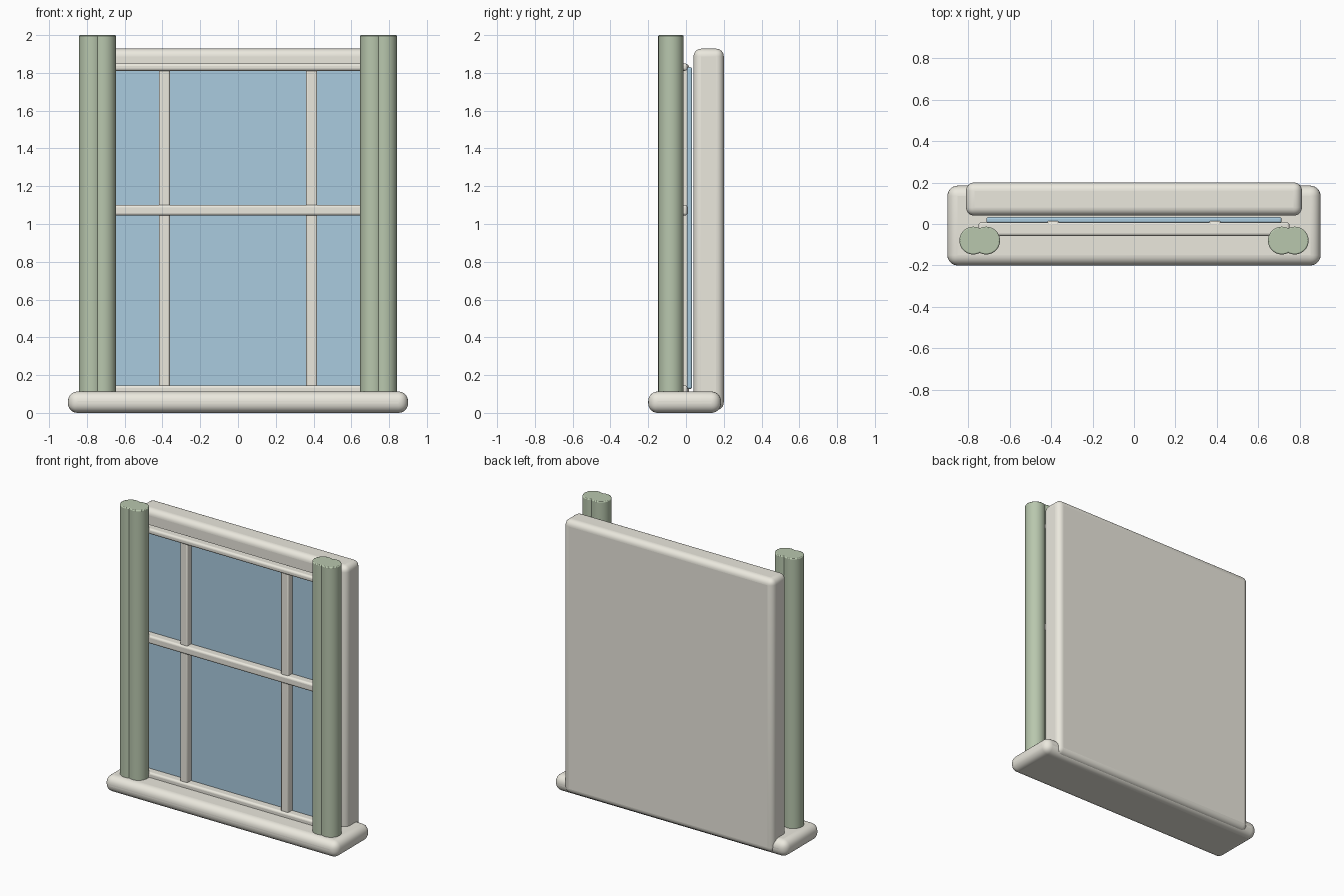
import bpy, math

if "Cube" in bpy.data.objects:
    bpy.data.objects.remove(bpy.data.objects["Cube"])


def material(name, rgb):
    m = bpy.data.materials.new(name)
    m.diffuse_color = (*rgb, 1)
    m.use_nodes = True
    m.node_tree.nodes["Principled BSDF"].inputs["Base Color"].default_value = m.diffuse_color
    return m


CREAM = material("cream_paint", (0.83, 0.81, 0.73))
GREEN = material("sage_fabric", (0.48, 0.57, 0.42))
BLUE = material("pale_glass", (0.40, 0.60, 0.74))


def finish(ob, name, mat, bevel, segments):
    ob.name = name
    ob.data.materials.append(mat)
    mod = ob.modifiers.new("rounded_edges", 'BEVEL')
    mod.width = bevel
    mod.segments = segments
    mod.limit_method = 'ANGLE'
    mod.angle_limit = math.radians(40)
    bpy.ops.object.shade_smooth_by_angle(angle=math.radians(35))
    return ob


def box(name, x, y, z, mat, bevel, segments=5):
    """Rounded box from (min, max) ranges."""
    spans = (x, y, z)
    bpy.ops.mesh.primitive_cube_add(size=1, location=[(a + b) / 2 for a, b in spans])
    ob = bpy.context.object
    ob.scale = [b - a for a, b in spans]
    bpy.ops.object.transform_apply(location=False, rotation=False, scale=True)
    return finish(ob, name, mat, bevel, segments)


def fold(name, x, y, r, z0, z1):
    """One upright round fold of a curtain."""
    bpy.ops.mesh.primitive_cylinder_add(vertices=48, radius=r, depth=z1 - z0,
                                        location=(x, y, (z0 + z1) / 2))
    return finish(bpy.context.object, name, GREEN, 0.006, 2)


# Sill, backing panel and glass
box("sill", (-0.9, 0.9), (-0.2, 0.185), (0, 0.113), CREAM, 0.05, 6)
box("back_panel", (-0.81, 0.81), (0.04, 0.2), (0.015, 1.928), CREAM, 0.04, 6)
box("glass", (-0.712, 0.712), (0.004, 0.033), (0.127, 1.83), BLUE, 0.01, 3)

# Horizontal rails
for name, z0, z1 in (("bottom_rail", 0.09, 0.146),
                     ("middle_rail", 1.045, 1.101),
                     ("top_rail", 1.811, 1.85)):
    box(name, (-0.75, 0.75), (-0.058, 0.008), (z0, z1), CREAM, 0.014, 4)

# Glazing bars and paired curtain folds on both sides
for side, s in (("left", -1), ("right", 1)):
    cx = s * 0.39
    box(side + "_glazing_bar", (cx - 0.029, cx + 0.029), (-0.045, 0.015),
        (0.1, 1.845), CREAM, 0.01, 3)
    fold(side + "_outer_fold", s * 0.775, -0.08, 0.067, 0.09, 2.0)
    fold(side + "_inner_fold", s * 0.713, -0.08, 0.067, 0.09, 2.0)
